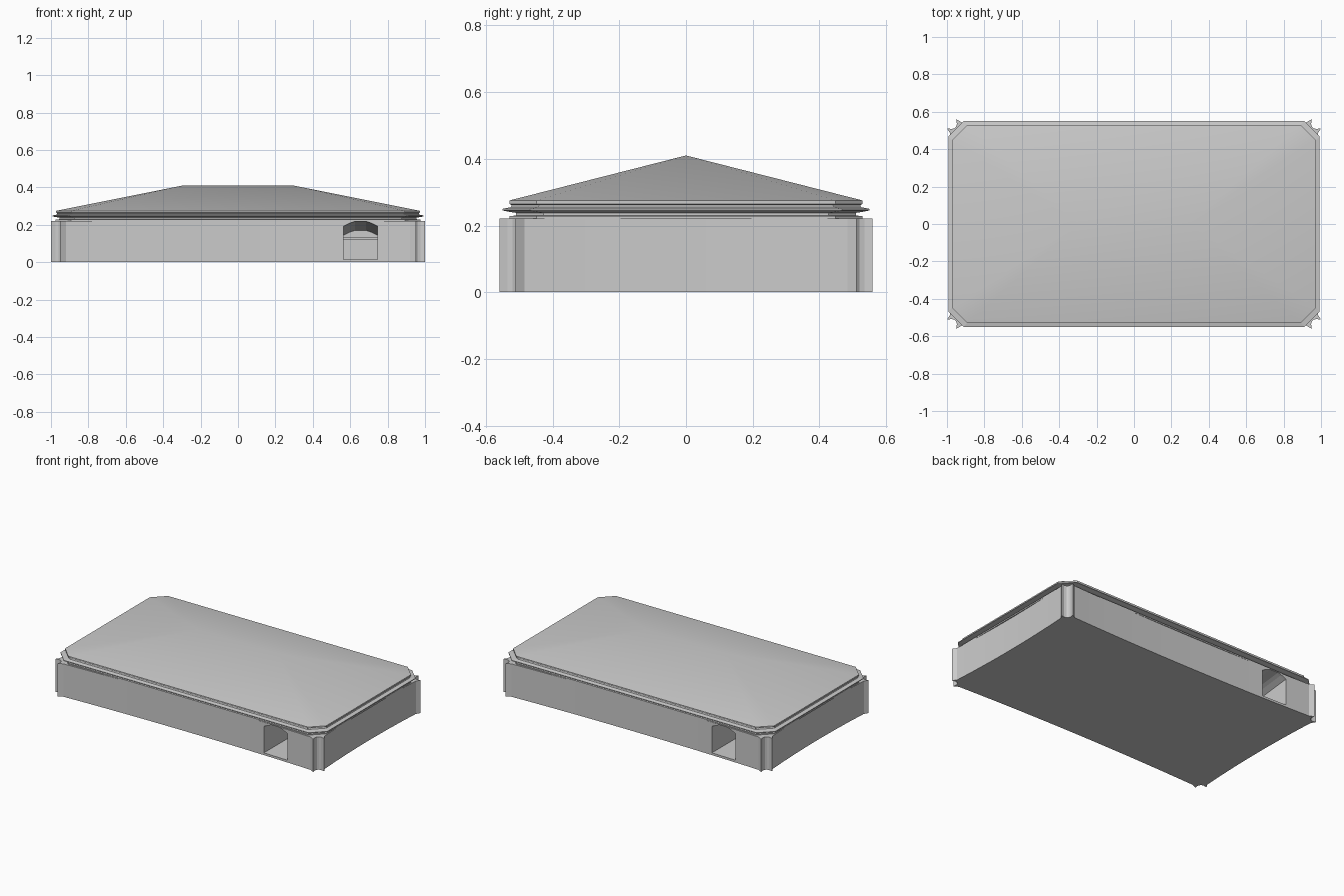
import bpy, bmesh

if "Cube" in bpy.data.objects:
    bpy.data.objects.remove(bpy.data.objects["Cube"])

def make_object(name, verts, faces, smooth=True):
    bm = bmesh.new()
    vs = [bm.verts.new(v) for v in verts]
    for f in faces:
        bm.faces.new([vs[i] for i in f])
    bmesh.ops.recalc_face_normals(bm, faces=bm.faces)
    mesh = bpy.data.meshes.new(name)
    bm.to_mesh(mesh)
    bm.free()
    ob = bpy.data.objects.new(name, mesh)
    bpy.context.collection.objects.link(ob)
    if smooth:
        bpy.ops.object.select_all(action='DESELECT')
        ob.select_set(True)
        bpy.context.view_layer.objects.active = ob
        bpy.ops.object.shade_smooth_by_angle(angle=0.5)
    return ob

def bridge(n, rows):
    return [(r * n + i, r * n + (i + 1) % n, (r + 1) * n + (i + 1) % n, (r + 1) * n + i)
            for r in range(rows - 1) for i in range(n)]

def loft(name, loops, smooth=True):
    n, rows = len(loops[0]), len(loops)
    faces = bridge(n, rows) + [tuple(range(n)), tuple(range((rows - 1) * n, rows * n))]
    return make_object(name, [v for l in loops for v in l], faces, smooth)

def four_way(quarter):
    # mirror a first-quadrant outline (from the x side to the y side) into a closed loop
    q = list(quarter)
    r = q[::-1]
    pts = q + [(-x, y) for x, y in r] + [(-x, -y) for x, y in q] + [(x, -y) for x, y in r]
    return [p for i, p in enumerate(pts) if p != pts[i - 1] and (abs(p[0] - pts[i - 1][0]) + abs(p[1] - pts[i - 1][1])) > 1e-6]

# walls: long gently concave faces flaring into paired fins at each corner
def concave(t, mid, end):
    return mid + (end - mid) * t * t

N = 8
side = [(concave(i / N, 0.968, 0.983), 0.485 * i / N) for i in range(N + 1)]
front = [(0.92 * i / N, concave(i / N, 0.525, 0.543)) for i in range(N, -1, -1)]
corner = [(1.0, 0.512), (0.975, 0.508), (0.96, 0.512), (0.951, 0.521), (0.947, 0.535), (0.951, 0.56)]
plan = four_way(side + corner + front)
walls = loft("walls", [[(x, y, z) for x, y in plan] for z in (0, 0.221)], False)

# doorways: arched openings tapering inwards, one on the front and one on the back
def arch(top, y, s):
    prof = [(0.565, 0.015), (0.745, 0.015), (0.745, top - 0.025), (0.71, top - 0.008),
            (0.685, top), (0.625, top), (0.60, top - 0.008), (0.565, top - 0.025)]
    return [(s * x, s * y, z) for x, z in prof]

for s, label in ((1, "front"), (-1, "back")):
    cutter = loft(label + "_door_cutter", [arch(0.224, -0.62, s), arch(0.217, -0.52, s),
                                           arch(0.17, -0.10, s)], False)
    cutter.hide_render = True
    cutter.hide_viewport = True
    mod = walls.modifiers.new(label + "_door", 'BOOLEAN')
    mod.object = cutter
    mod.operation = 'DIFFERENCE'
    mod.solver = 'EXACT'
    # ledge across the far end of the doorway
    bpy.ops.mesh.primitive_cube_add(size=1, location=(s * 0.655, s * -0.105, 0.125))
    ledge = bpy.context.object
    ledge.name = label + "_door_ledge"
    ledge.scale = (0.18, 0.02, 0.012)

# cornice: chamfered rectangle swept through a stepped profile
def octagon(hx, hy, c, z):
    return [(x, y, z) for x, y in four_way([(hx, hy - c), (hx - c, hy)])]

profile = [(0.975, 0.53, 0.219), (0.975, 0.53, 0.228), (0.955, 0.51, 0.230), (0.955, 0.51, 0.238),
           (0.97, 0.53, 0.241), (0.993, 0.55, 0.245), (0.993, 0.55, 0.250), (0.968, 0.525, 0.255),
           (0.966, 0.523, 0.261), (0.972, 0.53, 0.265), (0.972, 0.53, 0.275)]
loft("cornice", [octagon(hx, hy, 0.082, z) for hx, hy, z in profile], False)

# hip roof: octagonal eaves rising to a central ridge
eaves = octagon(0.972, 0.53, 0.08, 0.275)
ridge = [(0.297, 0, 0.41), (-0.297, 0, 0.41)]
roof_faces = [(0, 1, 8), (1, 2, 9, 8), (2, 3, 9), (3, 4, 9), (4, 5, 9), (5, 6, 8, 9),
              (6, 7, 8), (7, 0, 8), tuple(range(8))]
make_object("roof", eaves + ridge, roof_faces)
